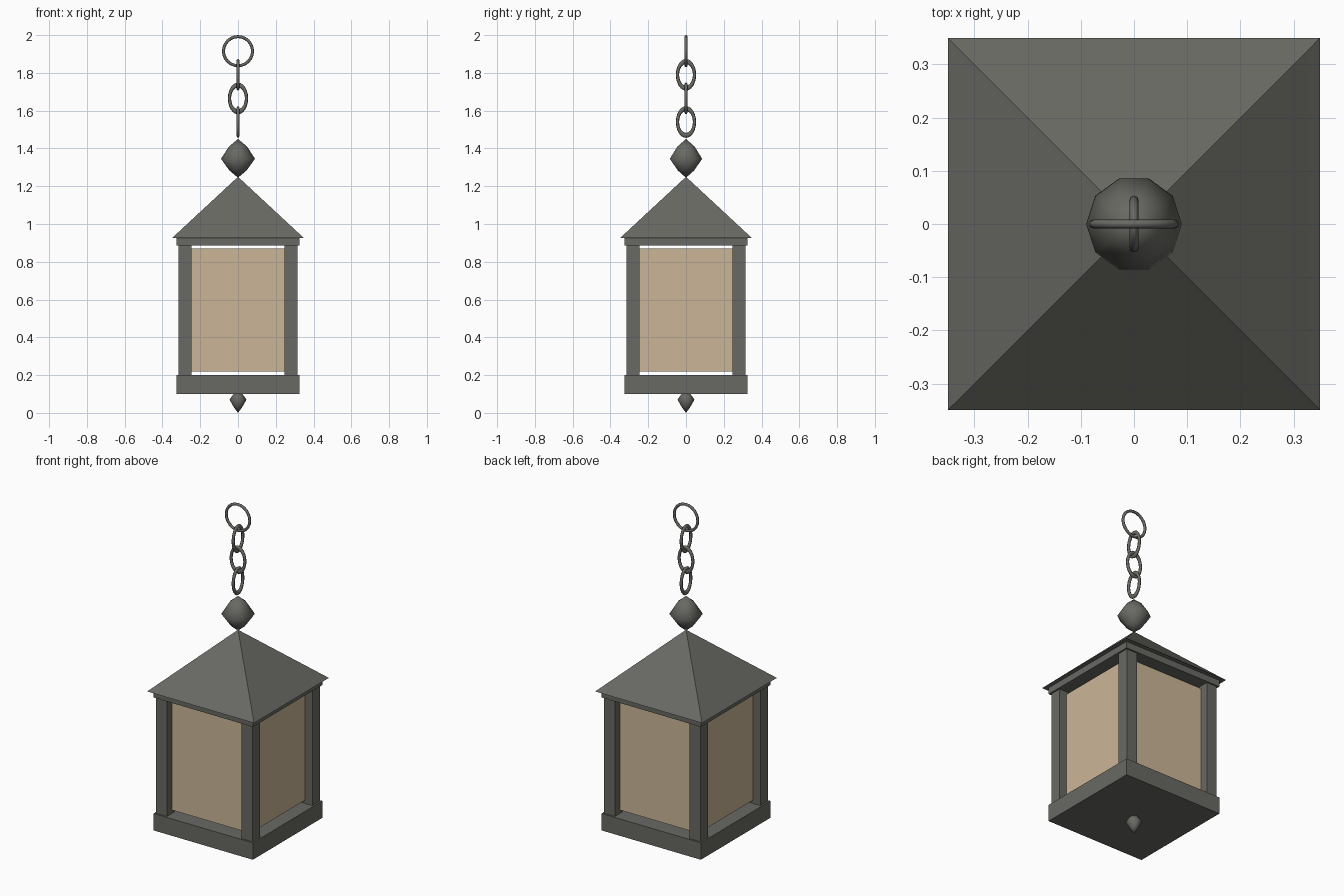
import bpy, bmesh, math
from mathutils import Matrix

if "Cube" in bpy.data.objects:
    bpy.data.objects.remove(bpy.data.objects["Cube"])


def material(name, rgb):
    m = bpy.data.materials.new(name)
    m.diffuse_color = (*rgb, 1)
    m.use_nodes = True
    m.node_tree.nodes["Principled BSDF"].inputs["Base Color"].default_value = m.diffuse_color
    return m


METAL = material("dark_metal", (0.140, 0.143, 0.125))
GLASS = material("tan_glass", (0.60, 0.47, 0.31))


def finish(name, bm, mat, smooth=False):
    bmesh.ops.recalc_face_normals(bm, faces=bm.faces)
    me = bpy.data.meshes.new(name)
    bm.to_mesh(me)
    bm.free()
    me.materials.append(mat)
    for p in me.polygons:
        p.use_smooth = smooth
    ob = bpy.data.objects.new(name, me)
    bpy.context.collection.objects.link(ob)
    return ob


def box(name, x, y, half, z0, z1, mat):
    bm = bmesh.new()
    bmesh.ops.create_cube(bm, size=1, matrix=Matrix.Translation((x, y, (z0 + z1) / 2))
                          @ Matrix.Diagonal((2 * half, 2 * half, z1 - z0, 1)))
    return finish(name, bm, mat)


def lathe(name, profile, sides, mat, smooth, turn=0.0):
    """Stack rings of (radius, z); a zero radius closes to a point."""
    bm = bmesh.new()
    rings = []
    for r, z in profile:
        if r == 0:
            rings.append([bm.verts.new((0, 0, z))] * sides)
        else:
            rings.append([bm.verts.new((r * math.cos(turn + math.tau * i / sides),
                                        r * math.sin(turn + math.tau * i / sides), z))
                          for i in range(sides)])
    for a, b in zip(rings, rings[1:]):
        for i in range(sides):
            j = (i + 1) % sides
            bm.faces.new(list(dict.fromkeys((a[i], a[j], b[j], b[i]))))
    for ring, (r, z) in ((rings[0], profile[0]), (rings[-1], profile[-1])):
        if r > 0:
            bm.faces.new(ring)
    return finish(name, bm, mat, smooth)


def link(name, z, major, minor, stretch, across, segs=24, tube=8):
    """Upright ring, stretched in z; across turns it to face sideways."""
    bm = bmesh.new()
    grid = []
    for i in range(segs):
        a = math.tau * i / segs
        row = []
        for k in range(tube):
            t = math.tau * k / tube
            r = major + minor * math.cos(t)
            u, v = r * math.cos(a), minor * math.sin(t)
            x, y = (v, u) if across else (u, v)
            row.append(bm.verts.new((x, y, z + stretch * r * math.sin(a))))
        grid.append(row)
    for i in range(segs):
        for k in range(tube):
            n, m = (i + 1) % segs, (k + 1) % tube
            bm.faces.new((grid[i][k], grid[n][k], grid[n][m], grid[i][m]))
    return finish(name, bm, METAL, True)


# Lantern body: base, corner posts, top plate, glass
box("base", 0, 0, 0.325, 0.10, 0.20, METAL)
box("top_plate", 0, 0, 0.325, 0.886, 0.925, METAL)
for sx in (-1, 1):
    for sy in (-1, 1):
        box("corner_post", sx * 0.28, sy * 0.28, 0.035, 0.20, 0.886, METAL)
box("glass", 0, 0, 0.268, 0.22, 0.87, GLASS)

# Pyramid roof with sloped eave
q = math.sqrt(2)
lathe("roof_eave", [(0.35 * q, 0.925), (0.323 * q, 0.95)], 4, METAL, False, math.pi / 4)
lathe("roof", [(0.323 * q, 0.95), (0, 1.25)], 4, METAL, False, math.pi / 4)

# Finials above and below
lathe("top_finial", [(0, 1.245), (0.045, 1.283), (0.09, 1.345), (0.048, 1.41), (0, 1.45)],
      10, METAL, True)
lathe("bottom_finial", [(0, 0), (0.022, 0.03), (0.045, 0.07), (0.022, 0.102)],
      8, METAL, True)

# Hanging chain
for i, z in enumerate((1.54, 1.665, 1.79)):
    link("chain_link", z, 0.045, 0.0085, 1.57, across=i % 2 == 0)
link("hanging_ring", 1.915, 0.077, 0.008, 1.0, across=False)
